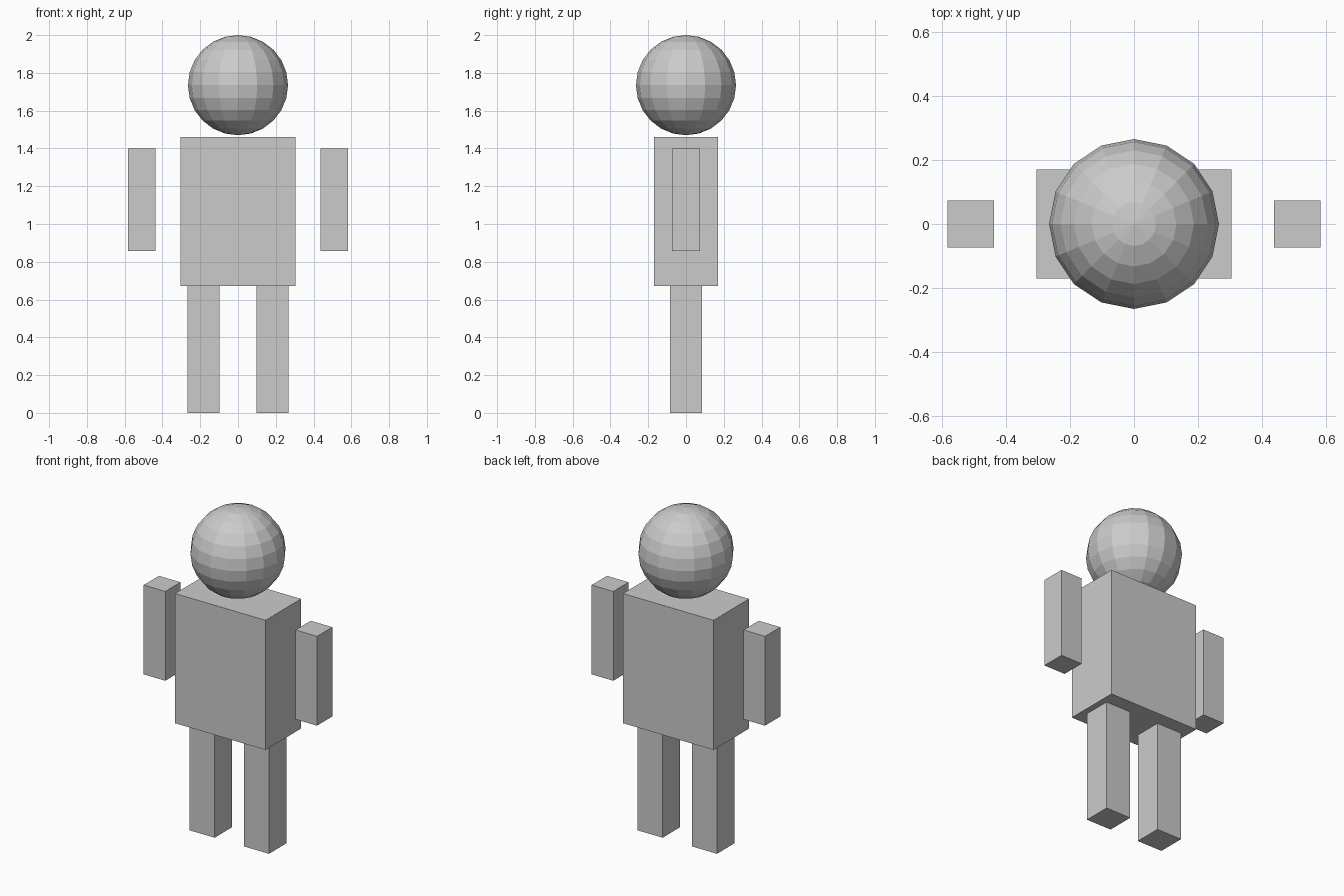
import bpy

if "Cube" in bpy.data.objects:
    bpy.data.objects.remove(bpy.data.objects["Cube"])


def box(name, x0, x1, half_y, z0, z1):
    """Axis-aligned box spanning x0..x1, -half_y..half_y, z0..z1."""
    bpy.ops.mesh.primitive_cube_add(size=1, location=((x0 + x1) / 2, 0, (z0 + z1) / 2))
    ob = bpy.context.object
    ob.name = name
    ob.scale = (x1 - x0, 2 * half_y, z1 - z0)
    bpy.ops.object.transform_apply(location=False, rotation=False, scale=True)
    return ob


# Head: low-poly flat-shaded ball hovering just above the torso
bpy.ops.mesh.primitive_uv_sphere_add(segments=16, ring_count=12, radius=0.265,
                                     location=(0, 0, 1.735))
bpy.context.object.name = "head"

# Torso
box("torso", -0.304, 0.304, 0.17, 0.673, 1.46)

# Arms and legs, mirrored left and right
for side, s in (("left", -1), ("right", 1)):
    ax = sorted((s * 0.437, s * 0.582))
    box(side + "_arm", ax[0], ax[1], 0.073, 0.858, 1.4)
    lx = sorted((s * 0.098, s * 0.267))
    box(side + "_leg", lx[0], lx[1], 0.084, 0, 0.673)
